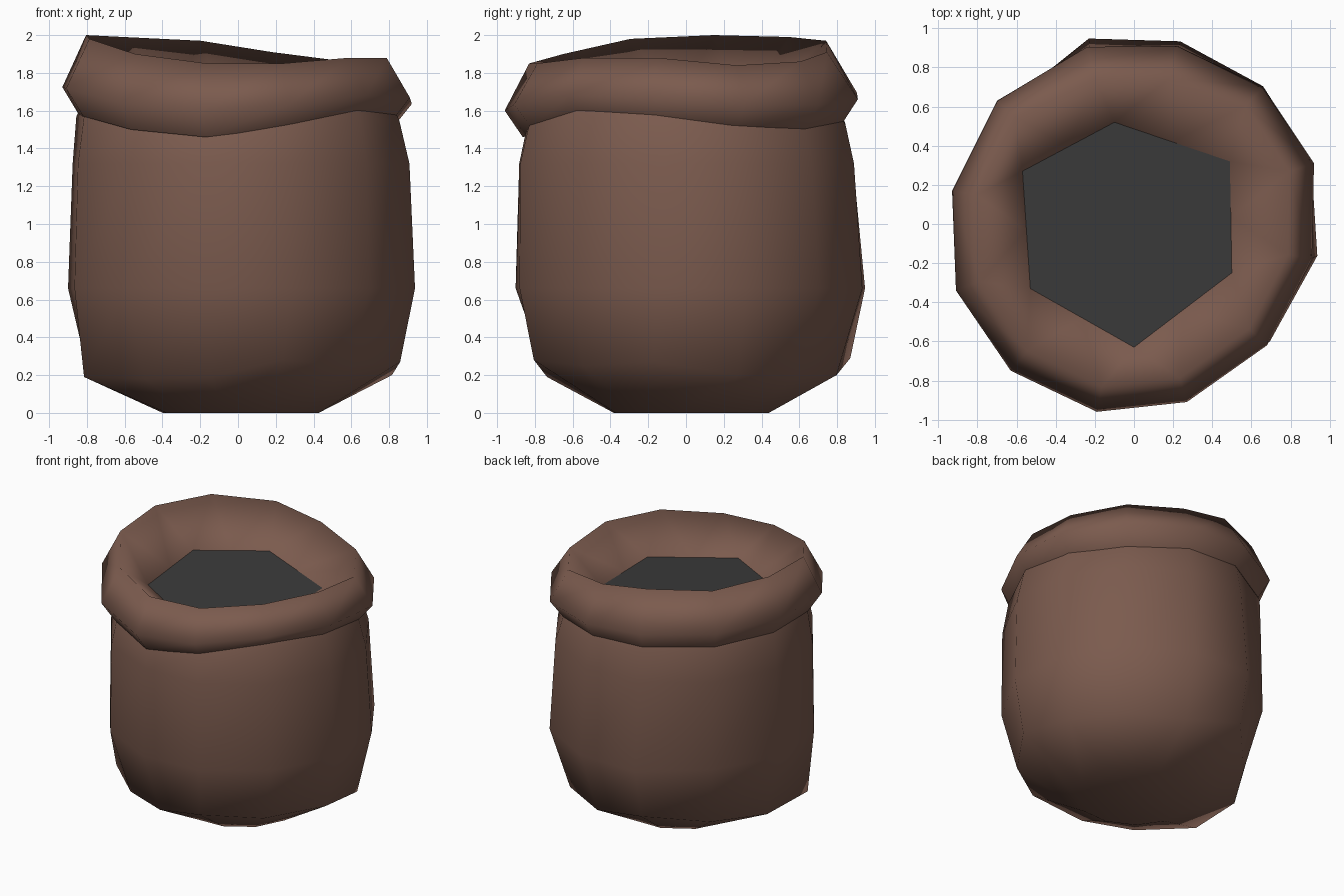
import bpy, math
from mathutils import Vector

if "Cube" in bpy.data.objects:
    bpy.data.objects.remove(bpy.data.objects["Cube"])


def material(name, col):
    m = bpy.data.materials.new(name)
    m.diffuse_color = (*col, 1)
    m.use_nodes = True
    m.node_tree.nodes["Principled BSDF"].inputs["Base Color"].default_value = m.diffuse_color
    return m


brown = material("brown_cloth", (0.198, 0.104, 0.076))
grey = material("dark_grey_filling", (0.043, 0.043, 0.043))


def loft(name, rings, mat, cap=False):
    """Skin a stack of equal-sized rings, optionally closing the first one."""
    n = len(rings[0])
    verts = [p for r in rings for p in r]
    faces = [(k * n + i, k * n + (i + 1) % n, (k + 1) * n + (i + 1) % n, (k + 1) * n + i)
             for k in range(len(rings) - 1) for i in range(n)]
    if cap:
        faces.append(tuple(reversed(range(n))))
    me = bpy.data.meshes.new(name)
    me.from_pydata(verts, [], faces)
    me.materials.append(mat)
    me.shade_smooth()
    ob = bpy.data.objects.new(name, me)
    bpy.context.collection.objects.link(ob)
    return ob


# outer outline of the rolled rim, seen from above
outer = [(.92, .31), (.66, .70), (.22, .91), (-.24, .905), (-.70, .63), (-.93, .17),
         (-.91, -.34), (-.63, -.75), (-.19, -.96), (.27, -.91), (.68, -.62), (.91, -.18)]
# wavy heights of the rim's crest and lower edge
crest = [1.84, 1.86, 1.91, 1.97, 1.99, 2.0, 1.98, 1.90, 1.85, 1.85, 1.88, 1.88]
lower = [1.52, 1.50, 1.52, 1.54, 1.56, 1.57, 1.57, 1.50, 1.46, 1.51, 1.57, 1.55]
# six-sided mouth, slightly tilted
hexa = [(.49, .32, 1.65), (-.10, .52, 1.70), (-.57, .27, 1.675),
        (-.53, -.33, 1.65), (0, -.63, 1.63), (.50, -.25, 1.65)]
mouth = []
for i in range(6):
    a, b = Vector(hexa[i - 1]), Vector(hexa[i])
    mouth += [(a + b) / 2, b]

angles = [math.atan2(y, x) for x, y in outer]


def ring(r, z, cx=0.0, cy=0.0, dents={}):
    zs = z if isinstance(z, list) else [z] * 12
    return [(cx + (r + dents.get(i, 0)) * math.cos(a), cy + (r + dents.get(i, 0)) * math.sin(a), h)
            for i, (a, h) in enumerate(zip(angles, zs))]


# sack body, with an uneven lower bulge
low_z = [.20, .20, .20, .29, .20, .18, .19, .18, .19, .28, .25, .27]
low_r = [.86, .82, .82, .90, .76, .80, .87, .77, .75, .84, .81, .875]
loft("sack_body", [
    ring(.42, 0, .015, .03),
    ring(0, low_z, dents=dict(enumerate(low_r))),
    ring(.94, .66, .015, .02, {3: .02, 4: -.05, 5: -.01, 10: -.02}),
    ring(.915, 1.32, .01, 0, {4: -.03, 5: -.015, 8: -.015, 10: -.01}),
    ring(.87, lower),
    ring(.83, [z + .08 for z in lower]),
], brown, cap=True)

# rolled rim, sloping in to the mouth
lip, bulge, top = [], [], []
for i, ((x, y), c, l) in enumerate(zip(outer, crest, lower)):
    lip.append((x * .90, y * .90, l))
    bulge.append((x, y, l + .36 * (c - l)))
    s = .82 if i in (2, 3) else .865
    top.append((x * s, y * s, c))
loft("rolled_rim", [lip, bulge, top, mouth], brown)

# contents of the sack
me = bpy.data.meshes.new("filling")
me.from_pydata(hexa, [], [tuple(range(6))])
me.materials.append(grey)
bpy.context.collection.objects.link(bpy.data.objects.new("filling", me))
